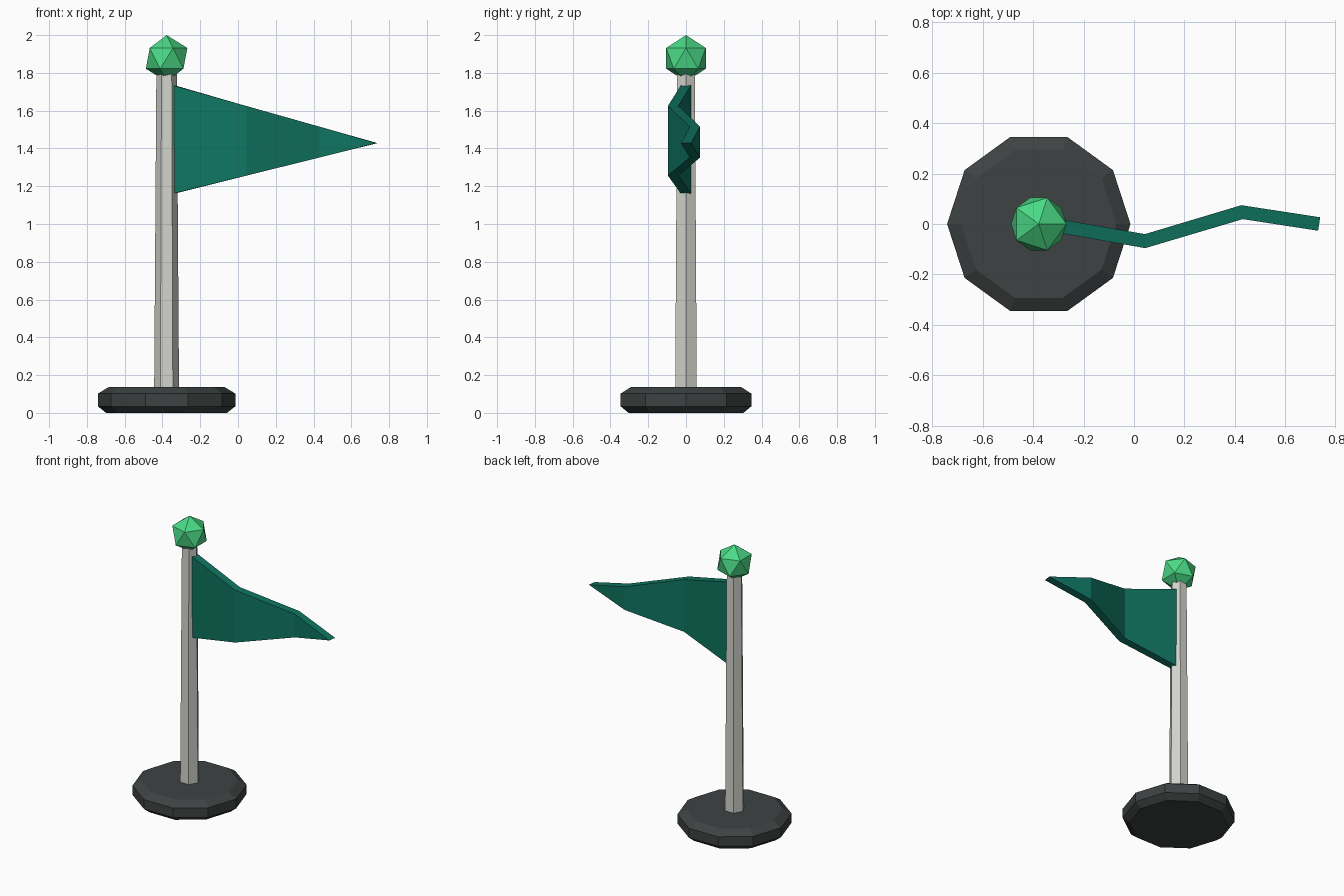
import bpy, bmesh, math

if "Cube" in bpy.data.objects:
    bpy.data.objects.remove(bpy.data.objects["Cube"])

CX = -0.378  # pole axis


def material(name, rgb):
    # sRGB 0-255 to linear
    m = bpy.data.materials.new(name)
    lin = [(c / 255 / 12.92) if c < 11 else ((c / 255 + 0.055) / 1.055) ** 2.4 for c in rgb]
    m.diffuse_color = (*lin, 1)
    m.use_nodes = True
    m.node_tree.nodes["Principled BSDF"].inputs["Base Color"].default_value = m.diffuse_color
    return m


def add_object(name, bm, mat):
    bmesh.ops.recalc_face_normals(bm, faces=bm.faces)
    mesh = bpy.data.meshes.new(name)
    bm.to_mesh(mesh)
    bm.free()
    mesh.materials.append(mat)
    ob = bpy.data.objects.new(name, mesh)
    bpy.context.collection.objects.link(ob)
    return ob


def lathe(name, profile, sides, mat):
    # stack of polygon rings (radius, z), capped at both ends
    bm = bmesh.new()
    rings = [[bm.verts.new((CX + r * math.cos(2 * math.pi * i / sides),
                            r * math.sin(2 * math.pi * i / sides), z))
              for i in range(sides)] for r, z in profile]
    for a, b in zip(rings, rings[1:]):
        for i in range(sides):
            j = (i + 1) % sides
            bm.faces.new((a[i], a[j], b[j], b[i]))
    bm.faces.new(rings[0])
    bm.faces.new(rings[-1])
    return add_object(name, bm, mat)


charcoal = material("charcoal", (62, 66, 66))
pale_grey = material("pale grey", (212, 212, 205))
teal = material("teal green", (15, 117, 97))
mint = material("bright green", (74, 218, 134))

# Base disc with chamfered rims, and tapered hexagonal pole
lathe("base", [(0.32, 0), (0.364, 0.035), (0.364, 0.102), (0.308, 0.136)], 10, charcoal)
lathe("pole", [(0.066, 0.10), (0.054, 1.83)], 6, pale_grey)

# Faceted ball on top
bm = bmesh.new()
bmesh.ops.create_icosphere(bm, subdivisions=1, radius=0.123)
bmesh.ops.translate(bm, verts=bm.verts, vec=(CX, 0, 1.877))
add_object("finial", bm, mint)

# Waving pennant: folded triangular sheet given thickness
path = [(-0.343, 0.0), (0.044, -0.068), (0.429, 0.047), (0.735, 0.0)]
x0, x1 = path[0][0], path[-1][0]
bm = bmesh.new()
columns = []
for x, y in path[:-1]:
    t = (x - x0) / (x1 - x0)
    columns.append([bm.verts.new((x, y, z + (1.428 - z) * t)) for z in (1.16, 1.735)])
for a, b in zip(columns, columns[1:]):
    bm.faces.new((a[0], b[0], b[1], a[1]))
tip = bm.verts.new((x1, 0, 1.428))
bm.faces.new((columns[-1][0], tip, columns[-1][1]))
flag = add_object("pennant", bm, teal)
solid = flag.modifiers.new("thickness", "SOLIDIFY")
solid.thickness = 0.054
solid.offset = 0
solid.use_even_offset = True
